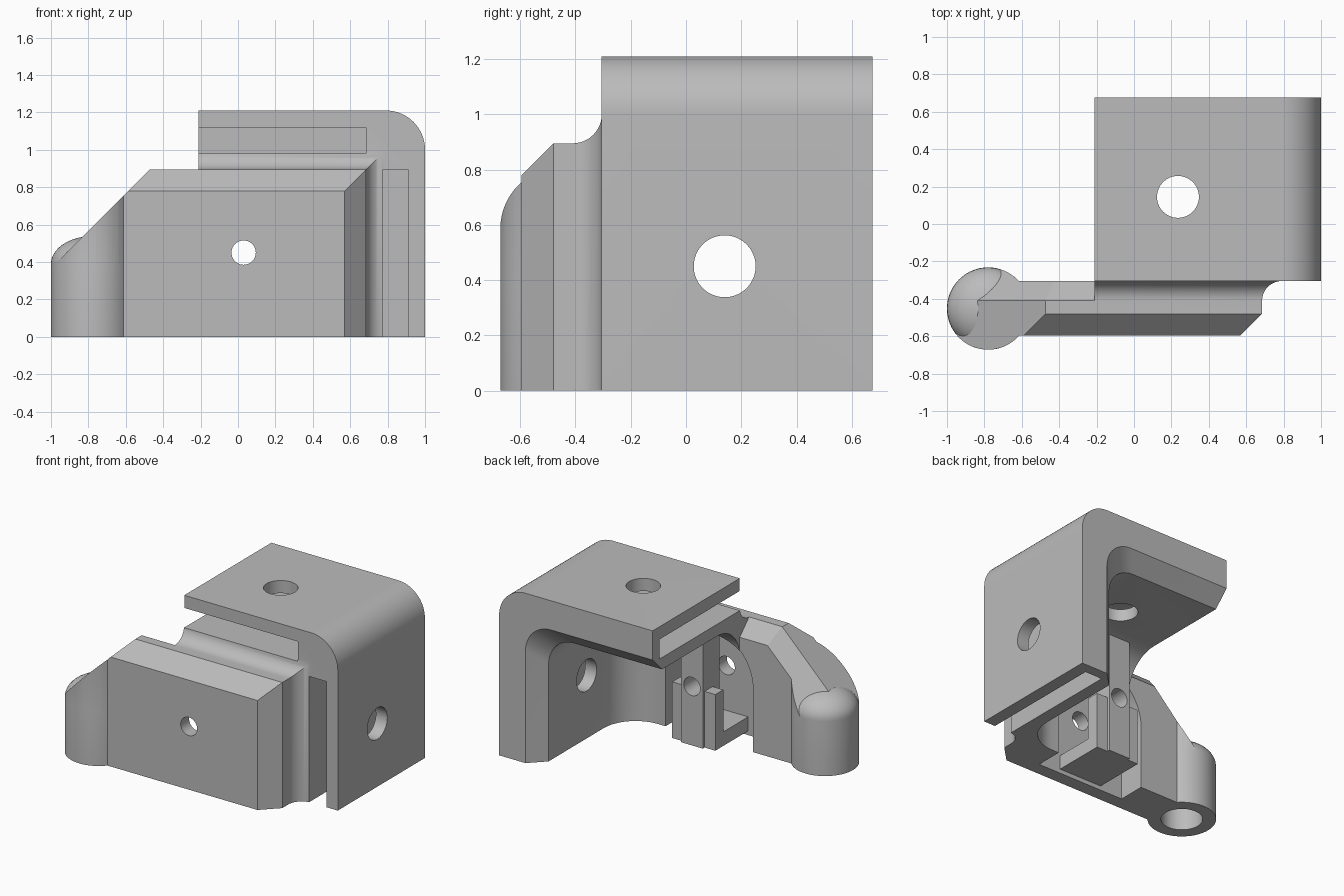
import bpy, bmesh, math
from mathutils import Vector

if "Cube" in bpy.data.objects:
    bpy.data.objects.remove(bpy.data.objects["Cube"], do_unlink=True)

grey = bpy.data.materials.new("matte_grey")
grey.use_nodes = True
grey.diffuse_color = (0.5, 0.5, 0.5, 1)
grey.node_tree.nodes["Principled BSDF"].inputs["Base Color"].default_value = (0.5, 0.5, 0.5, 1)


def make(name, bm):
    bmesh.ops.recalc_face_normals(bm, faces=bm.faces)
    mesh = bpy.data.meshes.new(name)
    bm.to_mesh(mesh)
    bm.free()
    mesh.materials.append(grey)
    ob = bpy.data.objects.new(name, mesh)
    bpy.context.collection.objects.link(ob)
    return ob


def loft(name, rings):
    """Solid skinned through rings of equal point count."""
    bm = bmesh.new()
    loops = [[bm.verts.new(p) for p in ring] for ring in rings]
    n = len(loops[0])
    for a, b in zip(loops, loops[1:]):
        for i in range(n):
            j = (i + 1) % n
            bm.faces.new((a[i], a[j], b[j], b[i]))
    bm.faces.new(loops[0])
    bm.faces.new(loops[-1])
    return make(name, bm)


def prism(name, profile, y0, y1):
    return loft(name, [[(x, y, z) for x, z in profile] for y in (y0, y1)])


def box(name, x0, x1, y0, y1, z0, z1):
    return prism(name, [(x0, z0), (x1, z0), (x1, z1), (x0, z1)], y0, y1)


def arc(cx, cz, r, a0, a1, n=16):
    angles = [math.radians(a0 + (a1 - a0) * i / n) for i in range(n + 1)]
    return [(cx + r * math.cos(a), cz + r * math.sin(a)) for a in angles]


def cylinder(name, radius, centre, axis, length):
    bm = bmesh.new()
    bmesh.ops.create_cone(bm, cap_ends=True, segments=64, radius1=radius,
                          radius2=radius, depth=length)
    rot = Vector((0, 0, 1)).rotation_difference(Vector(axis)).to_matrix().to_4x4()
    bm.transform(rot)
    bmesh.ops.translate(bm, verts=bm.verts, vec=centre)
    return make(name, bm)


def clip(ob, point, normal):
    """Slice a convex part and close the cut."""
    bm = bmesh.new()
    bm.from_mesh(ob.data)
    bmesh.ops.bisect_plane(bm, geom=bm.verts[:] + bm.edges[:] + bm.faces[:], dist=1e-5,
                           plane_co=point, plane_no=Vector(normal).normalized(), clear_outer=True)
    rim = [e for e in bm.edges if e.is_boundary]
    if rim:
        bmesh.ops.holes_fill(bm, edges=rim, sides=0)
    bmesh.ops.recalc_face_normals(bm, faces=bm.faces)
    bm.to_mesh(ob.data)
    bm.free()


def combine(base, other, operation):
    mod = base.modifiers.new("combine", 'BOOLEAN')
    mod.operation, mod.solver, mod.object = operation, 'EXACT', other
    bpy.context.view_layer.objects.active = base
    bpy.ops.object.modifier_apply(modifier=mod.name)
    bpy.data.objects.remove(other, do_unlink=True)


def join(base, other):
    combine(base, other, 'UNION')


def cut(base, other):
    combine(base, other, 'DIFFERENCE')


LEFT, FRONT, BACK = -0.21, -0.305, 0.675
IN_X, IN_Z = 0.685, 0.895

# Corner bracket with a rounded outer edge
body = prism("corner_bracket", [(LEFT, 0), (1, 0)] + arc(0.79, 1.0, 0.21, 0, 90) + [(LEFT, 1.21)],
             FRONT, BACK)


# Hollow inside: filleted towards the front plate, chamfered at the back rim
def hollow_ring(y, inset):
    x, z, r = IN_X - inset, IN_Z - inset, 0.2
    pts = [(-2, -1), (x, -1)] + arc(x - r, z - r, r, 0, 90, 12) + [(-2, z)]
    return [(px, y, pz) for px, pz in pts]


R = 0.25
rings = []
for i in range(13):
    a = math.radians(90 * i / 12)
    rings.append(hollow_ring(FRONT + R * (1 - math.cos(a)), R * (1 - math.sin(a))))
rings += [hollow_ring(BACK - 0.107, 0), hollow_ring(BACK + 0.1, -0.207)]
cut(body, loft("hollow", rings))

# Flared neck from the front plate into the bracket
r = 0.105
neck = []
for i in range(13):
    a = math.radians(90 * i / 12)
    y, f = -0.41 + r * math.sin(a), r * (1 - math.cos(a))
    neck.append([(LEFT, y, 0), (IN_X + f, y, 0), (IN_X + f, y, IN_Z + f), (LEFT, y, IN_Z + f)])
join(body, loft("neck", neck))

# Front plate with chamfered top and right edges
TOP_CHAMFER = ((0, -0.595, 0.78), (0, -1, 1))
SIDE_CHAMFER = ((0.57, -0.595, 0), (1, -1, 0))
plate = box("front_plate", LEFT, IN_X, -0.595, -0.41, 0, IN_Z)
clip(plate, *TOP_CHAMFER)
clip(plate, *SIDE_CHAMFER)
join(body, plate)

# Sloping arm and the barrel it runs into
SLOPE = ((-1.367, 0, 0), (-1, 0, 1))
BACK_CHAMFERS = [((0, -0.41, IN_Z), (0, 1, 1)),
                 ((-0.472, -0.41, IN_Z), (-0.7071, 1, 0.7071))]
arm = box("arm", -0.78, LEFT, -0.595, FRONT, 0, IN_Z)
clip(arm, *TOP_CHAMFER)
barrel = cylinder("barrel", 0.22, (-0.78, -0.452, 0.5), (0, 0, 1), 1.0)
for part in (arm, barrel):
    clip(part, *SLOPE)
    for plane in BACK_CHAMFERS:
        clip(part, *plane)
join(body, arm)
join(body, barrel)

# Domed cap of the barrel
dome = []
for i in range(12):
    a = math.radians(88 * max(i - 1, 0) / 10)
    rad, z = 0.2201 * math.cos(a), 0 if i == 0 else 0.39 + 0.148 * math.sin(a)
    dome.append([(x, y, z) for x, y in arc(-0.78, -0.452, rad, 0, 354.375, 63)])
join(body, loft("barrel_cap", dome))
cut(body, cylinder("pin_hole", 0.134, (-0.78, -0.452, 0.12), (0, 0, 1), 0.46))

# Panel slots
cut(body, box("top_slot", -0.5, IN_X, -1, 0.6, 0.98, 1.12))
cut(body, box("side_slot", 0.775, 0.91, -1, 0.6, -0.2, 0.895))

# Arched pocket behind the plate
MID, AXIS = 0.03, 0.45
cut(body, prism("pocket", [(MID - 0.345, -0.2), (MID + 0.345, -0.2)]
                + arc(MID, AXIS, 0.345, 0, 180, 32), -0.5, 0.1))

# Rib, foot and side tabs in the pocket
join(body, box("rib", MID - 0.085, MID + 0.085, -0.3, -0.11, 0.03, 0.91))
join(body, box("foot", MID - 0.17, MID + 0.17, -0.52, -0.13, 0.03, 0.13))
for s in (-1, 1):
    x0, x1 = sorted((MID + s * 0.07, MID + s * 0.17))
    join(body, box("tab", x0, x1, -0.22, -0.13, 0.03, 0.43))

# Screw holes
cut(body, cylinder("front_hole", 0.065, (MID, -0.3, AXIS), (0, 1, 0), 1.0))
cut(body, cylinder("side_hole", 0.112, (0.9, 0.14, AXIS), (1, 0, 0), 0.8))
cut(body, cylinder("top_hole", 0.112, (0.235, 0.145, 1.1), (0, 0, 1), 0.8))

bpy.ops.object.select_all(action='DESELECT')
body.select_set(True)
bpy.context.view_layer.objects.active = body
bpy.ops.object.shade_smooth_by_angle(angle=math.radians(28))
